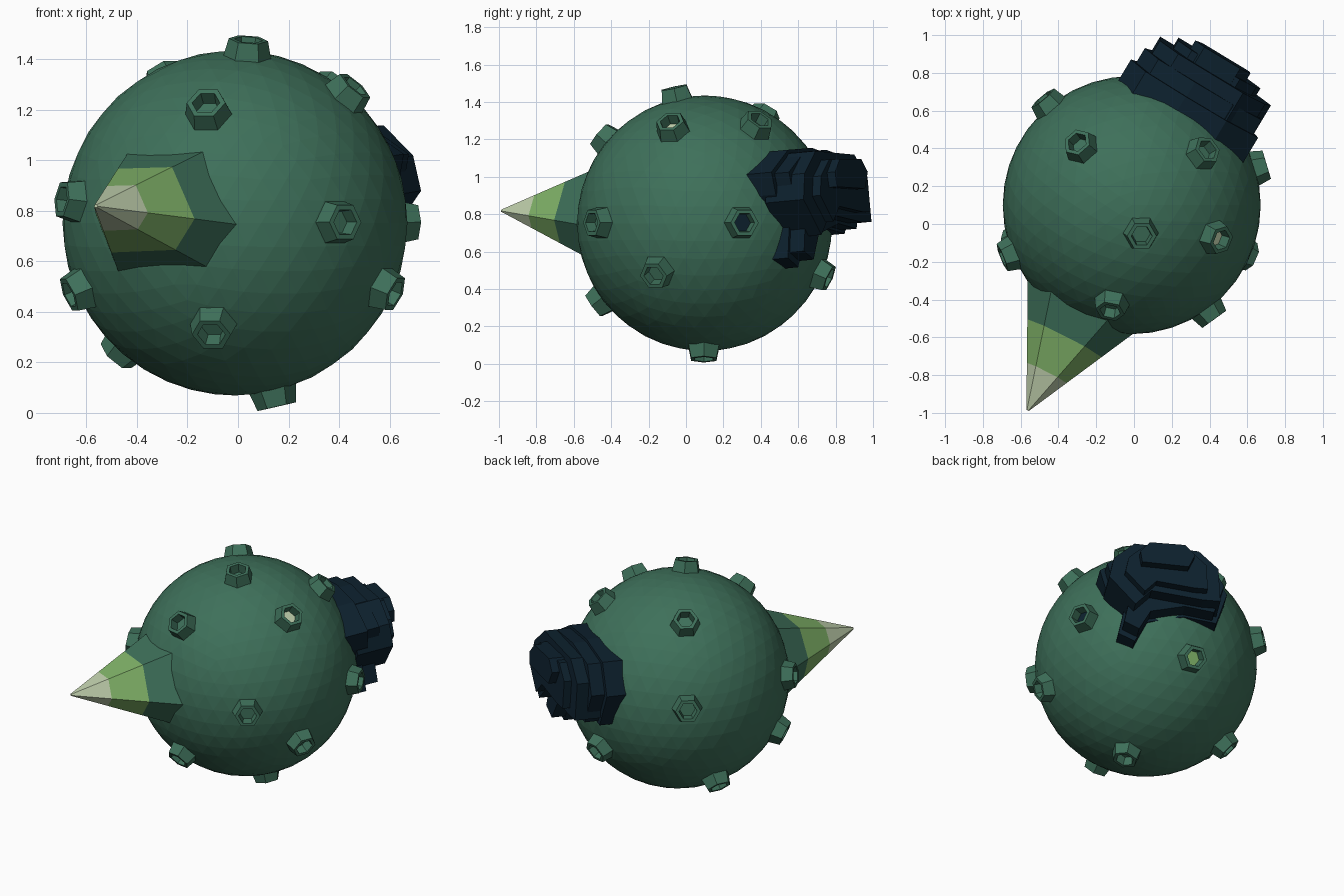
import bpy, bmesh, math
from mathutils import Vector

if "Cube" in bpy.data.objects:
    bpy.data.objects.remove(bpy.data.objects["Cube"])

C = Vector((-0.012, 0.10, 0.752))   # body centre
R = 0.683


def mat(name, rgb):
    m = bpy.data.materials.new(name)
    m.diffuse_color = (*rgb, 1)
    m.use_nodes = True
    m.node_tree.nodes["Principled BSDF"].inputs["Base Color"].default_value = m.diffuse_color
    return m


GREEN = mat("dark_green", (0.048, 0.162, 0.102))
LIME = mat("light_green", (0.216, 0.445, 0.138))
CREAM = mat("cream", (0.52, 0.62, 0.41))
NAVY = mat("navy", (0.004, 0.015, 0.027))


def finish(bm, name, mats):
    bmesh.ops.recalc_face_normals(bm, faces=bm.faces)
    me = bpy.data.meshes.new(name)
    bm.to_mesh(me)
    bm.free()
    ob = bpy.data.objects.new(name, me)
    bpy.context.collection.objects.link(ob)
    for m in mats:
        me.materials.append(m)
    return ob


def frame(n):
    """Outward axis, horizontal side axis and upward axis."""
    n = Vector(n).normalized()
    up = Vector((0, 0, 1)) if abs(n.z) < 0.9 else Vector((0, 1, 0))
    side = up.cross(n).normalized()
    return n, side, n.cross(side)


def loft(bm, rings, mat_ids, cap_start=True):
    """Skin a list of point rings; the last ring is capped."""
    loops = [[bm.verts.new(p) for p in ring] for ring in rings]
    for lo, hi, mi in zip(loops, loops[1:], mat_ids):
        for i in range(len(lo)):
            j = (i + 1) % len(lo)
            bm.faces.new((lo[i], lo[j], hi[j], hi[i])).material_index = mi
    if cap_start:
        bm.faces.new(loops[0][::-1])
    bm.faces.new(loops[-1]).material_index = mat_ids[-1]


# round body
bm = bmesh.new()
bmesh.ops.create_icosphere(bm, subdivisions=4, radius=R)
bmesh.ops.translate(bm, verts=bm.verts, vec=C)
finish(bm, "body", [GREEN])

# banded spike: uneven six-sided cone, given as (degrees, radius)
n, side, up = frame((-0.452, -0.891, 0.055))
tip = C + n * 1.235
base = []
for deg, r in [(-7, .31), (57, .295), (126, .295), (180, .305), (228, .30), (313, .285)]:
    t = math.radians(deg)
    base.append(C + n * 0.617 + (side * math.cos(t) + up * math.sin(t)) * r)
bm = bmesh.new()
loft(bm, [[tip.lerp(p, f) for p in base] for f in (1.08, 0.72, 0.385, 0.025)], [0, 1, 2])
finish(bm, "spike", [GREEN, LIME, CREAM])

# hexagonal hollow studs: position on the body, floor colour
STUDS = [
    ((0.04, -0.06, 1.46), GREEN), ((-0.12, -0.43, 1.20), GREEN),
    ((0.45, -0.08, 1.28), CREAM), ((0.37, 0.38, 1.28), GREEN),
    ((-0.29, 0.42, 1.33), GREEN), ((0.40, -0.47, 0.755), GREEN),
    ((0.59, -0.16, 0.485), GREEN), ((0.69, 0.31, 0.755), NAVY),
    ((-0.10, -0.46, 0.335), GREEN), ((0.15, 0.095, 0.04), GREEN),
    ((-0.655, -0.16, 0.84), GREEN), ((-0.46, 0.64, 0.86), GREEN),
    ((-0.64, -0.10, 0.48), GREEN), ((-0.47, 0.33, 0.24), GREEN),
    ((0.14, 0.735, 0.47), LIME),
]
for k, (pos, floor) in enumerate(STUDS):
    n, side, up = frame(Vector(pos) - C)
    rings = []
    for r, d in [(.10, .65), (.078, .746), (.056, .746), (.05, .688)]:
        rings.append([C + n * d + (side * math.cos(i * math.pi / 3)
                      + up * math.sin(i * math.pi / 3)) * r for i in range(6)])
    bm = bmesh.new()
    loft(bm, rings, [0, 0, 0], cap_start=False)
    bm.faces.ensure_lookup_table()
    bm.faces[-1].material_index = 1
    finish(bm, f"stud_{k + 1}", [GREEN, floor])

# stepped tail plate: stacked outlines facing outward at the back
n, side, up = frame((0.51, 0.85, 0.08))
LOW = [(-.39, .22), (-.36, .10), (-.245, -.07), (-.28, -.24), (-.18, -.29), (-.10, -.14),
       (.13, -.08), (.33, -.11), (.40, .11), (.30, .30), (.05, .35), (-.2, .34)]
MID = [(-.36, .06), (-.2, -.13), (-.1, -.02), (.22, -.06), (.33, -.06),
       (.32, .18), (.2, .30), (-.2, .32), (-.33, .2)]
TOP = [(-.17, .12), (.12, .11), (.16, .2), (.1, .27), (-.12, .27), (-.18, .2)]
TIERS = [(LOW, 1, .48, .67), (LOW, .92, .6, .76), (MID, 1, .6, .84),
         (MID, .74, .8, .89), (TOP, 1, .8, .94)]
bm = bmesh.new()
for outline, sc, lo, hi in TIERS:
    rings = []
    for d in (lo, hi):
        # outlines are drawn as seen from behind, so sideways is mirrored
        rings.append([C + n * d + up * (0.13 + (v - 0.13) * sc) + side * s * sc * sgn
                      for s, v in outline for sgn in (1 if side.x < 0 else -1,)])
    loft(bm, rings, [0])
finish(bm, "tail_plates", [NAVY])
